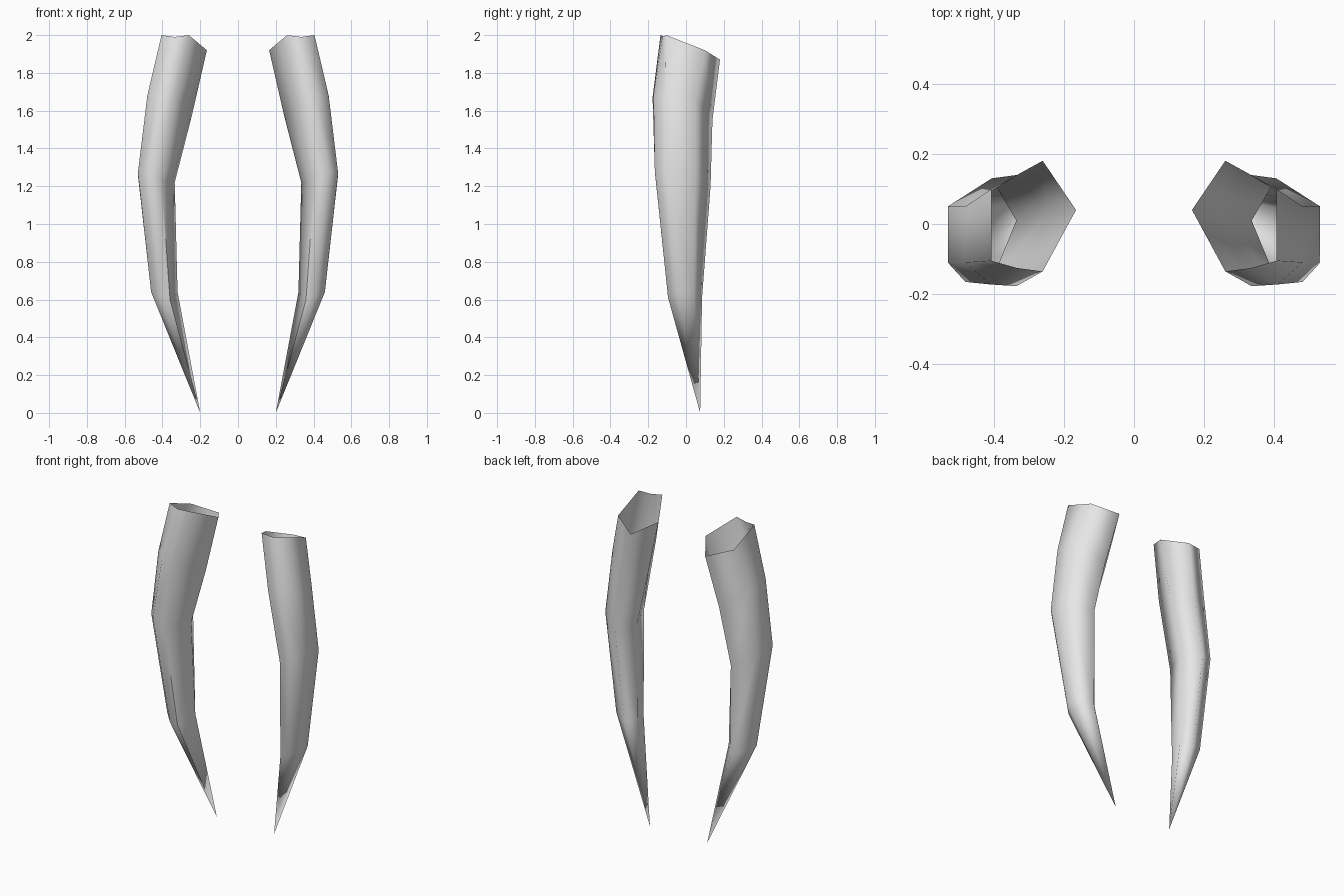
import bpy, bmesh

cube = bpy.data.objects.get("Cube")
if cube:
    bpy.data.objects.remove(cube)

GREY = (0.8, 0.8, 0.8, 1)
mat = bpy.data.materials.new("pale grey")
mat.use_nodes = True
mat.diffuse_color = GREY
mat.node_tree.nodes["Principled BSDF"].inputs["Base Color"].default_value = GREY

# Six-sided sections, rim to lower bend: inner, front inner, front, outer front, outer back, back
RINGS = [
    [(.165, .04, 1.92), (.26, -.135, 2.0), (.335, -.125, 1.99),
     (.405, -.105, 2.0), (.405, .10, 1.92), (.26, .18, 1.87)],
    [(.245, .03, 1.57), (.335, -.177, 1.67), (.41, -.172, 1.68),
     (.48, -.11, 1.68), (.48, .05, 1.66), (.33, .14, 1.55)],
    [(.335, .01, 1.22), (.405, -.16, 1.23), (.48, -.165, 1.28),
     (.53, -.11, 1.27), (.53, .05, 1.26), (.405, .13, 1.2)],
    [(.32, .03, .64), (.36, -.09, .6), (.41, -.095, .61),
     (.46, -.05, .64), (.46, .04, .64), (.37, .085, .61)],
]
TIP = (.2, .075, 0)


def tusk(name, side):
    """Open-topped curved tube that tapers to a point; side is +1 or -1."""
    bm = bmesh.new()
    rings = [[bm.verts.new((side * x, y, z)) for x, y, z in r] for r in RINGS]
    tip = bm.verts.new((side * TIP[0], TIP[1], TIP[2]))
    n = len(rings[0])
    # Walls
    for up, low in zip(rings, rings[1:]):
        for i in range(n):
            j = (i + 1) % n
            bm.faces.new((up[i], low[i], low[j], up[j]))
    # Pointed end
    for i in range(n):
        bm.faces.new((rings[-1][i], tip, rings[-1][(i + 1) % n]))
    if side < 0:
        bmesh.ops.reverse_faces(bm, faces=bm.faces[:])
    for f in bm.faces:
        f.smooth = True
    # Crease down the front inner edge of the lower half
    for a, b in ((rings[2][1], rings[3][1]), (rings[3][1], tip)):
        bm.edges.get((a, b)).smooth = False
    mesh = bpy.data.meshes.new(name)
    bm.to_mesh(mesh)
    bm.free()
    mesh.materials.append(mat)
    bpy.context.scene.collection.objects.link(bpy.data.objects.new(name, mesh))


tusk("left_tusk", 1)
tusk("right_tusk", -1)
